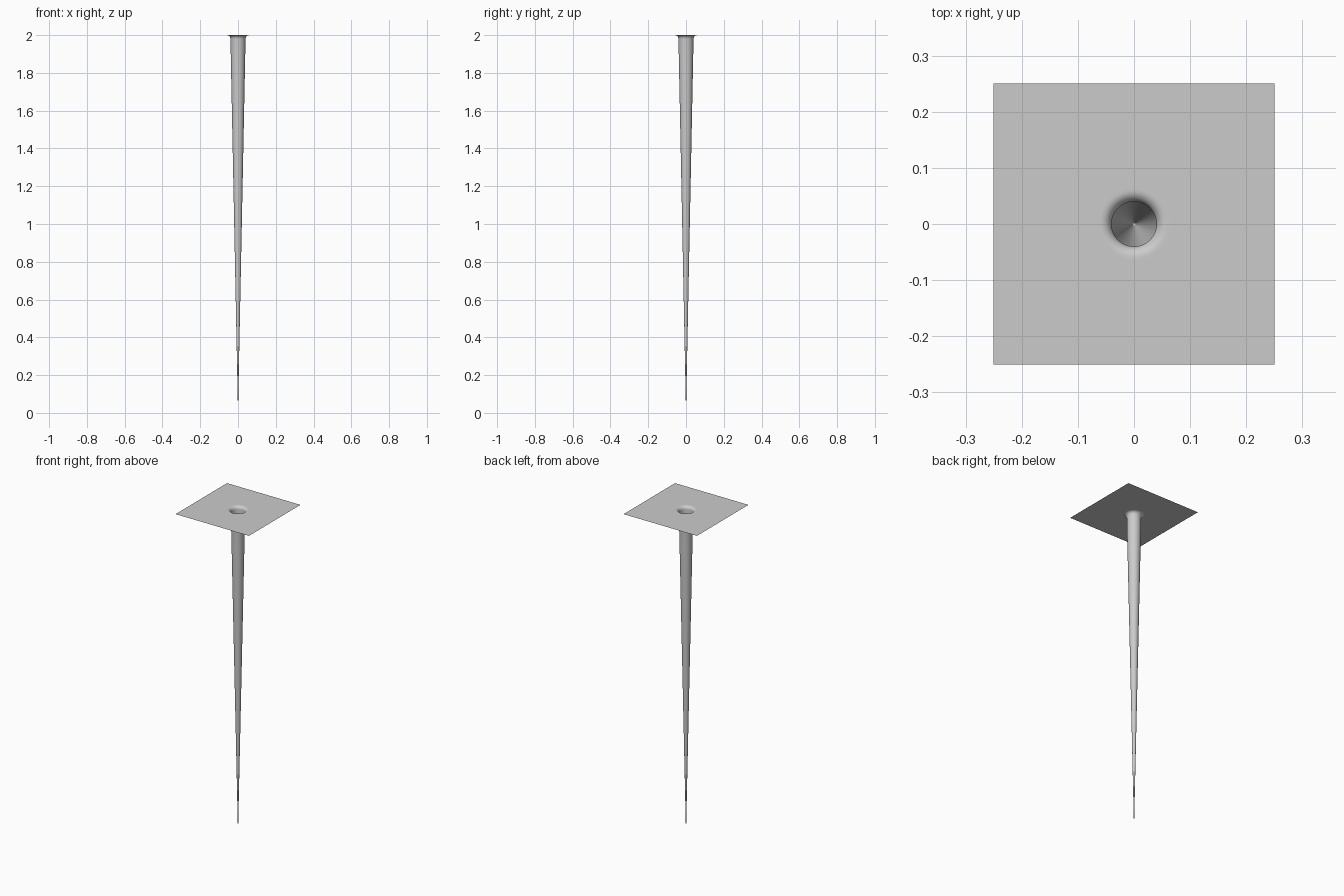
import bpy, bmesh
from math import sin, cos, pi

if "Cube" in bpy.data.objects:
    bpy.data.objects.remove(bpy.data.objects["Cube"])

N = 64          # segments around (multiple of 8 so the plate corners are hit)
HALF = 0.25     # half width of the square sheet
TOP = 2.0
NECK = 0.04     # tube radius just under the sheet
FILLET = 0.02   # rounded lip between sheet and tube


def ring(bm, r, z, square=False):
    verts = []
    for i in range(N):
        a = 2 * pi * i / N
        c, s = cos(a), sin(a)
        k = r / max(abs(c), abs(s)) if square else r
        verts.append(bm.verts.new((k * c, k * s, z)))
    return verts


# Profile: flat sheet, rounded lip, then long straight taper
bm = bmesh.new()
rings = [ring(bm, HALF, TOP, True), ring(bm, NECK + FILLET + 0.006, TOP)]
for i in range(9):
    t = pi / 2 * i / 8
    rings.append(ring(bm, NECK + FILLET * (1 - sin(t)), TOP - FILLET * (1 - cos(t))))
z_neck = TOP - FILLET
for i in range(1, 12):
    f = 1 - i / 12
    rings.append(ring(bm, NECK * f, z_neck * f))
tip = bm.verts.new((0, 0, 0))

# Skin the rings as one thin open surface, closed at the tip
for a, b in zip(rings, rings[1:]):
    for i in range(N):
        j = (i + 1) % N
        bm.faces.new((a[i], a[j], b[j], b[i]))
for i in range(N):
    bm.faces.new((rings[-1][i], rings[-1][(i + 1) % N], tip))
bm.normal_update()
for f in bm.faces:
    f.smooth = True

mesh = bpy.data.meshes.new("funnel_sheet")
bm.to_mesh(mesh)
bm.free()
obj = bpy.data.objects.new("funnel_sheet", mesh)
bpy.context.collection.objects.link(obj)
